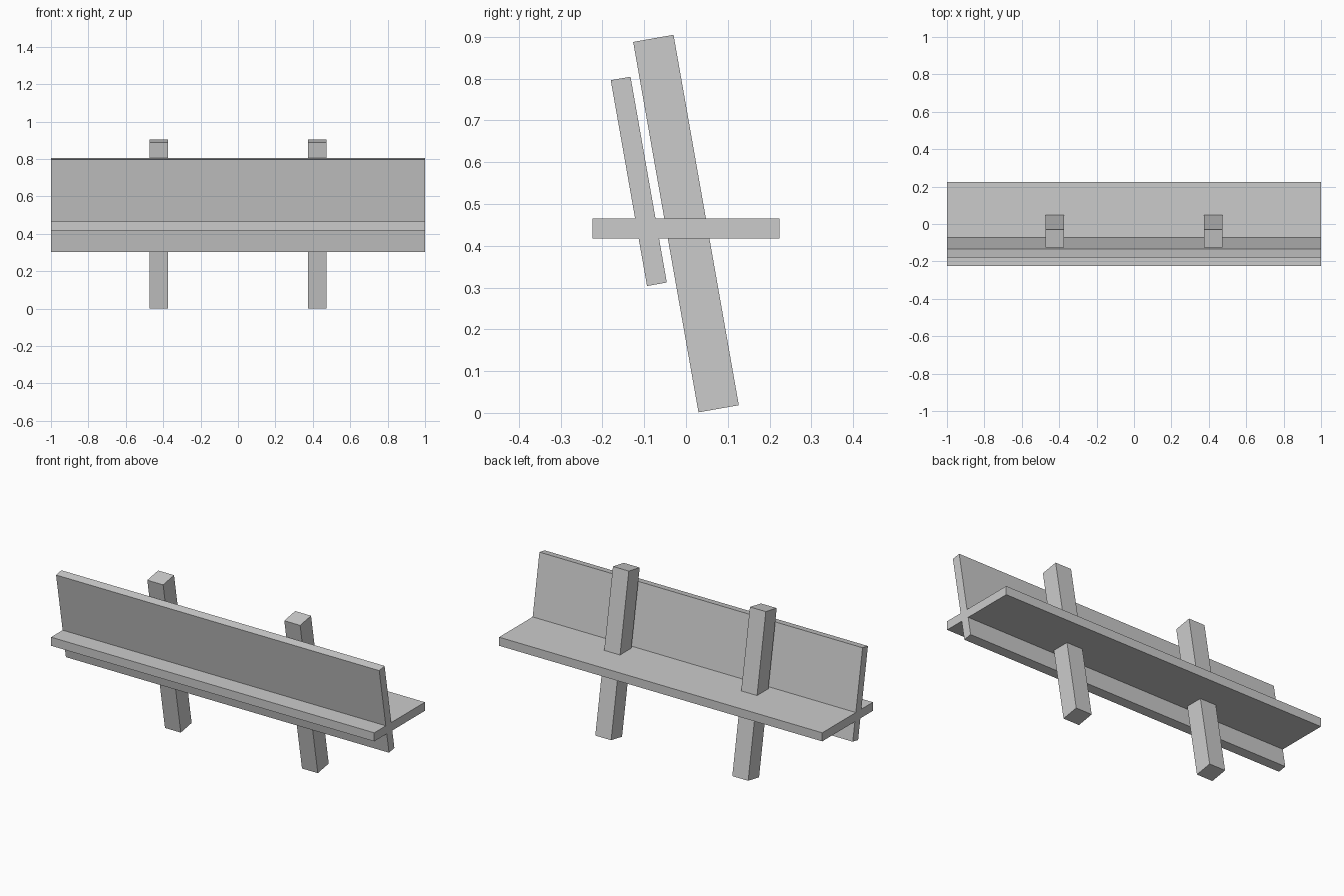
import bpy
from math import radians

cube = bpy.data.objects.get("Cube")
if cube:
    bpy.data.objects.remove(cube, do_unlink=True)

LEAN = radians(10)
GREY = (0.6, 0.6, 0.6, 1.0)

grey = bpy.data.materials.new("plain_grey")
grey.use_nodes = True
grey.diffuse_color = GREY
grey.node_tree.nodes["Principled BSDF"].inputs["Base Color"].default_value = GREY


def board(name, size, location, lean=0.0):
    """Add a squared timber, tipped about the x axis."""
    bpy.ops.mesh.primitive_cube_add(size=1, location=location)
    obj = bpy.context.object
    obj.name = obj.data.name = name
    obj.scale = size
    bpy.ops.object.transform_apply(location=False, rotation=False, scale=True)
    obj.rotation_euler.x = lean
    obj.data.materials.append(grey)
    return obj


# Long planks
board("seat", (2.0, 0.448, 0.048), (0, 0, 0.441))
board("backrest", (2.0, 0.048, 0.5), (0, -0.113, 0.554), LEAN)

# Leaning posts that pass through the seat
for side, x in (("left", 0.424), ("right", -0.424)):
    board(side + "_post", (0.098, 0.098, 0.9), (x, 0, 0.453), LEAN)
